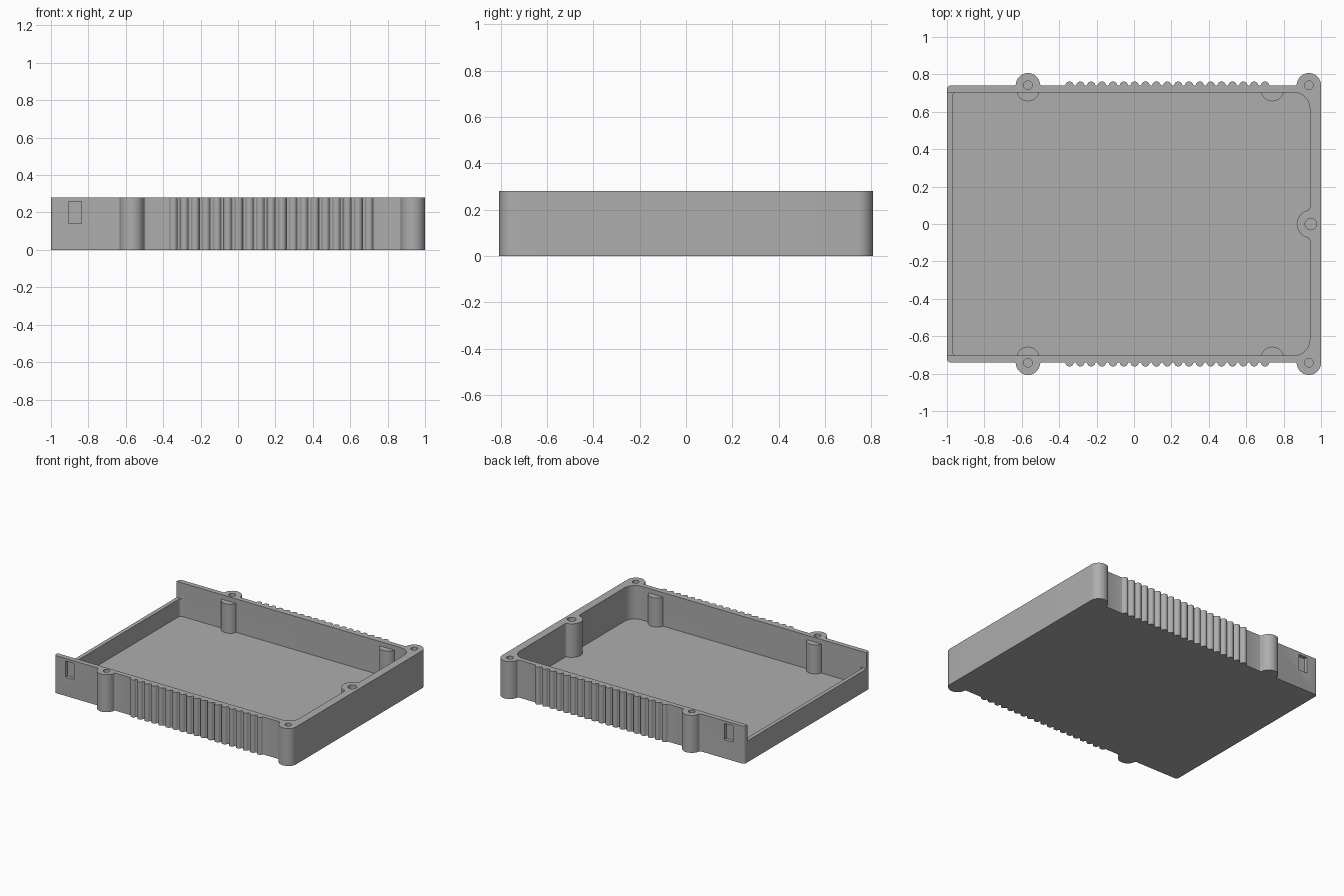
import bpy, bmesh, math

if "Cube" in bpy.data.objects:
    bpy.data.objects.remove(bpy.data.objects["Cube"])

H, FLOOR, WALL, INNER = 0.28, 0.03, 0.74, 0.703

grey = bpy.data.materials.new("grey")
grey.diffuse_color = (0.42, 0.42, 0.42, 1)
grey.use_nodes = True
grey.node_tree.nodes["Principled BSDF"].inputs["Base Color"].default_value = grey.diffuse_color


def prism(name, pts, z0, z1):
    """Extrude a closed 2D profile from z0 to z1."""
    bm = bmesh.new()
    face = bm.faces.new([bm.verts.new((x, y, z0)) for x, y in pts])
    ext = bmesh.ops.extrude_face_region(bm, geom=[face])
    for v in ext["geom"]:
        if isinstance(v, bmesh.types.BMVert):
            v.co.z = z1
    bmesh.ops.recalc_face_normals(bm, faces=bm.faces)
    me = bpy.data.meshes.new(name)
    bm.to_mesh(me)
    bm.free()
    me.materials.append(grey)
    ob = bpy.data.objects.new(name, me)
    bpy.context.collection.objects.link(ob)
    return ob


def arc(cx, cy, r, a0, a1, n):
    return [(cx + r * math.cos(a0 + (a1 - a0) * i / n),
             cy + r * math.sin(a0 + (a1 - a0) * i / n)) for i in range(n + 1)]


def rect(x0, x1, y0, y1):
    return [(x0, y0), (x1, y0), (x1, y1), (x0, y1)]


def bump(cx, cy, r, f, wall, n, end=None):
    """Round bump on a straight wall, left to right, with blending fillets."""
    dx = math.sqrt((r + f) ** 2 - (wall + f - cy) ** 2)
    a = math.atan2(wall + f - cy, dx)
    left = arc(cx - dx, wall + f, f, -math.pi / 2, -a, 4)
    if end is not None:
        return left + arc(cx, cy, r, math.pi - a, end, n)[1:]
    right = [(2 * cx - x, y) for x, y in reversed(left)]
    return left + arc(cx, cy, r, math.pi - a, a, n)[1:-1] + right


def mirrored(half):
    return half + [(x, -y) for x, y in reversed(half) if abs(y) > 1e-6]


def cut(target, cutter):
    mod = target.modifiers.new("cut", "BOOLEAN")
    mod.operation = "DIFFERENCE"
    mod.solver = "EXACT"
    mod.object = cutter
    bpy.context.view_layer.objects.active = target
    bpy.ops.object.modifier_apply(modifier=mod.name)
    bpy.data.objects.remove(cutter)


def smooth(ob):
    bpy.ops.object.select_all(action="DESELECT")
    ob.select_set(True)
    bpy.context.view_layer.objects.active = ob
    bpy.ops.object.shade_smooth_by_angle(angle=math.radians(35))


# Outer shell: rounded end, screw boss, row of grip ribs, corner boss
half = arc(-0.98, WALL - 0.02, 0.02, math.pi, math.pi / 2, 5)
half += bump(-0.567, 0.742, 0.065, 0.01, WALL, 24)
for i in range(19):
    half += bump(-0.345 + 0.0581 * i, WALL, 0.022, 0.006, WALL, 10)
half += bump(0.935, 0.742, 0.065, 0.01, WALL, 24, end=0)
case = prism("case", mirrored(half), 0, H)

# Inner cavity with rounded corners, leaving a boss on the end wall
half = arc(-0.95, INNER - 0.02, 0.02, math.pi, math.pi / 2, 5)
half = [(x - 0.0, y) for x, y in half]
half += arc(0.94 - 0.085, INNER - 0.085, 0.085, math.pi / 2, 0, 12)
boss = [(-v, u) for u, v in bump(0, -0.945, 0.075, 0.015, -0.94, 24)]
half += [p for p in reversed(boss) if p[1] > -1e-6]
cut(case, prism("cavity_cutter", mirrored(half), FLOOR, H + 0.1))

# Lowered lip on the open end
cut(case, prism("lip_cutter", rect(-1.1, -0.93, -INNER, INNER), 0.16, H + 0.1))

# Blind screw holes
holes = [(x, s * 0.742, 0.023) for x in (-0.567, 0.935) for s in (1, -1)]
for x, y, r in holes + [(0.945, 0, 0.031)]:
    cut(case, prism("hole_cutter", arc(x, y, r, 0, math.tau, 24)[:-1], 0.06, H + 0.1))

# Latch recesses in the side walls
for s in (1, -1):
    y0, y1 = sorted((s * (WALL - 0.025), s * (WALL + 0.1)))
    cut(case, prism("latch_cutter", rect(-0.907, -0.837, y0, y1), 0.14, 0.26))
smooth(case)

# Half-round support posts against the inner walls
for x in (-0.567, 0.74):
    for s in (1, -1):
        a = math.asin(0.01 / 0.061)
        pts = arc(x, s * 0.717, 0.061, -s * a, -s * (math.pi - a), 20)
        smooth(prism("support_post", pts, FLOOR - 0.01, 0.247))
